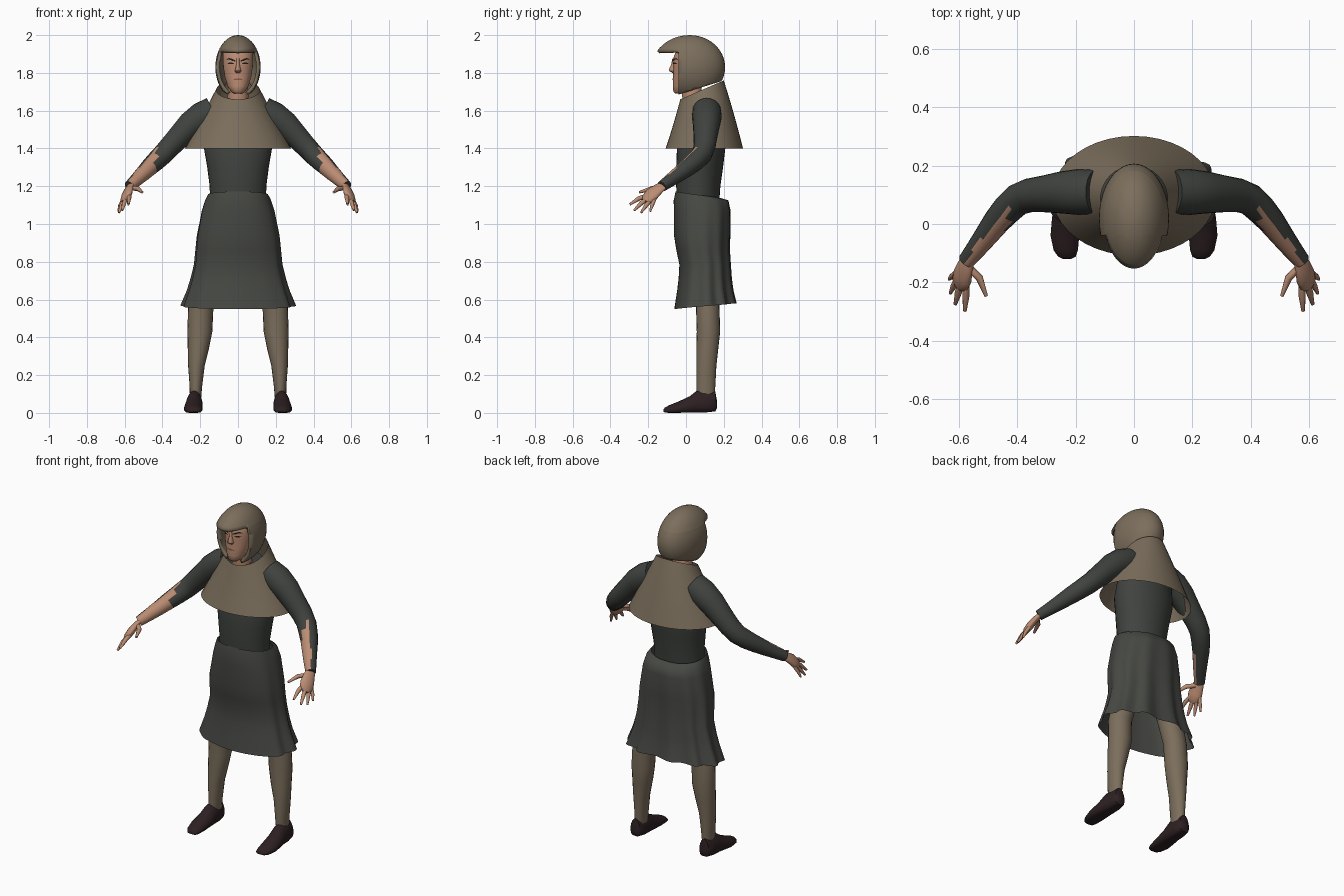
import bpy, bmesh, math
from mathutils import Vector

if "Cube" in bpy.data.objects:
    bpy.data.objects.remove(bpy.data.objects["Cube"])


def material(name, rgb):
    m = bpy.data.materials.new(name)
    m.diffuse_color = (*rgb, 1)
    m.use_nodes = True
    m.node_tree.nodes["Principled BSDF"].inputs["Base Color"].default_value = m.diffuse_color
    return m


TAN = material("tan cloth", (0.2, 0.157, 0.107))
TUNIC = material("dark tunic cloth", (0.05, 0.055, 0.049))
SKIRT = material("grey skirt cloth", (0.062, 0.065, 0.057))
SKIN = material("skin", (0.5, 0.265, 0.172))
SHOE = material("dark shoe leather", (0.026, 0.014, 0.016))
BROW = material("dark brow", (0.02, 0.012, 0.01))
LIPS = material("lips", (0.25, 0.095, 0.07))


def finish(bm, name, mats, angle=50):
    bmesh.ops.recalc_face_normals(bm, faces=bm.faces)
    me = bpy.data.meshes.new(name)
    bm.to_mesh(me)
    bm.free()
    for m in mats:
        me.materials.append(m)
    me.polygons.foreach_set("use_smooth", [True] * len(me.polygons))
    me.set_sharp_from_angle(angle=math.radians(angle))
    ob = bpy.data.objects.new(name, me)
    bpy.context.collection.objects.link(ob)
    return ob


def loft(name, rings, mat, caps=True, angle=50):
    """Skin a list of closed point rings."""
    bm = bmesh.new()
    rows = [[bm.verts.new(p) for p in ring] for ring in rings]
    n = len(rows[0])
    for a, b in zip(rows, rows[1:]):
        for i in range(n):
            j = (i + 1) % n
            bm.faces.new((a[i], a[j], b[j], b[i]))
    if caps:
        bm.faces.new(rows[0])
        bm.faces.new(rows[-1])
    return finish(bm, name, [mat], angle)


def ellipse(cx, cy, z, rx, ry, n=32):
    return [Vector((cx + rx * math.cos(a), cy + ry * math.sin(a), z))
            for a in (math.tau * i / n for i in range(n))]


def tube(name, pts, mat, n=14, side=(0, 0, 1), flat=1.0, mirror=1):
    """Loft along a path of (x, y, z, radius); flat squashes across the side vector."""
    c = [Vector((p[0] * mirror, p[1], p[2])) for p in pts]
    side = Vector((side[0] * mirror, side[1], side[2]))
    rings = []
    for i, p in enumerate(pts):
        t = (c[min(i + 1, len(c) - 1)] - c[max(i - 1, 0)]).normalized()
        u = (side - t * side.dot(t)).normalized()
        v = t.cross(u) * flat
        rings.append([c[i] + p[3] * (u * math.cos(a) + v * math.sin(a))
                      for a in (math.tau * k / n for k in range(n))])
    return loft(name, rings, mat)


# Torso of the tunic
loft("tunic_torso", [ellipse(0, *r) for r in (
    (.065, 1.1, .148, .11), (.065, 1.2, .15, .117), (.072, 1.3, .163, .124),
    (.08, 1.4, .18, .128), (.095, 1.55, .165, .11), (.09, 1.66, .08, .08))], TUNIC)

# Shoulder cape: open cone whose collar rises toward the back
rings = []
for t in (0, .25, .5, .75, 1):
    ring = ellipse(0, .097 - .012 * t, 1.4 + .31 * t, .28 - .165 * t, .205 - .09 * t, 40)
    for p in ring:
        p.z += t * .05 * (p.y - .085) / .115
    rings.append(ring)
loft("shoulder_cape", rings, TAN, caps=False)

# Hood: egg shape with the face opening cut under a visor
bm = bmesh.new()
bmesh.ops.create_uvsphere(bm, u_segments=40, v_segments=24, radius=1)
for v in bm.verts:
    v.co = (v.co.x * .12, .02 + v.co.y * (.2 if v.co.y < 0 else .187), 1.83 + v.co.z * .17)
for co, no, clear in (((0, 0, 1.915), (0, 0, 1), False), ((0, -.04, 0), (0, 1, 0), False),
                      ((0, -.04, 1.685), (0, -.075, .24), True)):
    bmesh.ops.bisect_plane(bm, geom=bm.verts[:] + bm.edges[:] + bm.faces[:],
                           plane_co=co, plane_no=no, clear_inner=clear)
hole = [f for f in bm.faces
        if f.calc_center_median().y < -.04 and f.calc_center_median().z < 1.915]
bmesh.ops.delete(bm, geom=hole, context='FACES')
hood = finish(bm, "hood", [TAN])
thick = hood.modifiers.new("thickness", 'SOLIDIFY')
thick.thickness, thick.offset = .018, -1

# Head, as elliptical rings (z, centre y, half width, half depth)
HEAD = ((1.69, -.035, .02, .02), (1.70, -.03, .035, .037), (1.73, -.01, .056, .059),
        (1.78, 0, .07, .068), (1.83, .01, .078, .077), (1.87, .015, .08, .085),
        (1.91, .02, .08, .075), (1.95, .02, .06, .06))
loft("head", [ellipse(0, cy, z, rx, ry) for z, cy, rx, ry in HEAD], SKIN)
tube("neck", [(0, .05, 1.6, .06), (0, .03, 1.7, .055), (0, .03, 1.78, .05)], SKIN, side=(1, 0, 0))


def face_y(x, z):
    for a, b in zip(HEAD, HEAD[1:]):
        if a[0] <= z <= b[0]:
            k = (z - a[0]) / (b[0] - a[0])
            _, cy, rx, ry = (p + (q - p) * k for p, q in zip(a, b))
            return cy - ry * math.sqrt(max(0, 1 - (x / rx) ** 2))
    return 0


def patch(name, pts, mat):
    """Thin strip lying on the face: points (x, z, half height)."""
    bm = bmesh.new()
    rows = [[bm.verts.new((x, face_y(x, z + d) - .003, z + d)) for d in (-h, h)]
            for x, z, h in pts]
    for a, b in zip(rows, rows[1:]):
        bm.faces.new((a[0], b[0], b[1], a[1]))
    finish(bm, name, [mat])


# Nose, eyes, brows and mouth
loft("nose", [ellipse(0, cy, z, rx, ry, 10) for z, cy, rx, ry in (
    (1.875, -.064, .009, .009), (1.845, -.064, .009, .015), (1.82, -.066, .014, .026),
    (1.81, -.065, .018, .025), (1.80, -.06, .013, .013))], SKIN)
patch("mouth", [(-.026, 1.762, .001), (-.013, 1.767, .004), (0, 1.766, .005),
                (.013, 1.767, .004), (.026, 1.762, .001)], LIPS)
for s, tag in ((1, "left"), (-1, "right")):
    patch(tag + "_brow", [(s * .014, 1.863, .003), (s * .03, 1.869, .005),
                          (s * .048, 1.875, .004), (s * .062, 1.869, .001)], BROW)
    patch(tag + "_eye", [(s * .02, 1.848, .001), (s * .033, 1.851, .004),
                         (s * .045, 1.851, .004), (s * .056, 1.849, .001)], BROW)

# Skirt: flared, with folds that deepen toward the hem and the back
rings = []
for z, cy, rx, ry in ((1.172, .065, .16, .12), (1.125, .08, .175, .145), (1.07, .086, .192, .15),
                      (.94, .085, .217, .148), (.86, .09, .224, .14), (.785, .1, .23, .134),
                      (.71, .1, .247, .138), (.65, .1, .264, .145), (.55, .1, .296, .16)):
    t = (1.172 - z) / .622
    ring = []
    for i in range(72):
        a = math.tau * i / 72
        back = .5 + .5 * math.sin(a)
        k = 1 + .075 * t * back * math.sin(11 * a + 1) + .012 * t * math.sin(7 * a)
        c, d = math.cos(a), math.sin(a)
        x = rx * k * math.copysign(abs(c) ** .88, c)
        y = cy + ry * k * math.copysign(abs(d) ** .88, d)
        dz = .03 * back * (t - .9) / .1 if t > .9 else (-.035 * back if t == 0 else 0)
        ring.append((x, y, z + dz))
    rings.append(ring)
loft("skirt", rings, SKIRT, caps=False, angle=70)

# Limbs, built once per side
for s, tag in ((1, "left"), (-1, "right")):
    # Sleeve, with the inner forearm bare
    arm = tube(tag + "_arm", [
        (.13, .11, 1.6, .075), (.19, .11, 1.568, .079), (.25, .108, 1.525, .072),
        (.31, .103, 1.463, .063), (.36, .098, 1.41, .058), (.40, .083, 1.367, .055),
        (.435, .05, 1.333, .052), (.47, .01, 1.30, .047), (.505, -.037, 1.265, .041),
        (.54, -.083, 1.232, .035), (.575, -.127, 1.20, .029)], TUNIC, n=20, mirror=s)
    arm.data.materials.append(SKIN)
    inner = Vector((-.65 * s, -.6, .35)).normalized()
    for f in arm.data.polygons:
        if abs(f.center.x) > .43 and f.normal.dot(inner) > .2:
            f.material_index = 1

    # Hand
    spread = (.035, .045, -.025)
    tube(tag + "_palm", [(.567, -.115, 1.207, .027), (.578, -.145, 1.187, .034),
                         (.588, -.18, 1.158, .042), (.597, -.205, 1.132, .037),
                         (.602, -.217, 1.122, .02)],
         SKIN, side=spread, flat=.5, mirror=s)
    fingers = {
        "thumb": ((.565, -.15, 1.19), (.53, -.185, 1.187), (.507, -.247, 1.168), .013),
        "index_finger": ((.576, -.19, 1.155), (.577, -.25, 1.135), (.58, -.298, 1.103), .012),
        "middle_finger": ((.59, -.19, 1.145), (.603, -.237, 1.11), (.613, -.275, 1.072), .012),
        "ring_finger": ((.602, -.18, 1.135), (.618, -.212, 1.097), (.63, -.238, 1.06), .011),
        "little_finger": ((.606, -.165, 1.135), (.625, -.18, 1.098), (.634, -.19, 1.066), .01)}
    for part, (a, b, c, r) in fingers.items():
        tube(f"{tag}_{part}", [(*a, r), (*b, r), (*c, r * .5)], SKIN, n=8,
             side=spread, mirror=s)

    # Legging
    loft(tag + "_leg", [ellipse(s * cx, cy, z, rx, ry, 20) for z, cx, cy, rx, ry in (
        (.08, .225, .105, .03, .046), (.14, .223, .105, .033, .05), (.25, .22, .108, .044, .053),
        (.34, .21, .113, .056, .058), (.43, .202, .119, .066, .062), (.56, .197, .115, .067, .062),
        (.75, .15, .11, .075, .07), (.95, .1, .1, .08, .075))], TAN)

    # Shoe: cross-sections along its length (y, centre x, half width, bottom, top)
    rings = []
    for y, cx, w, lo, hi in ((.165, .23, .015, .03, .06), (.155, .23, .034, .01, .115),
                             (.11, .23, .043, .005, .122), (.058, .231, .046, .005, .12),
                             (.02, .234, .05, .005, .09), (-.04, .237, .052, .002, .062),
                             (-.09, .234, .044, .002, .042), (-.112, .23, .032, .004, .03),
                             (-.12, .23, .014, .008, .02)):
        ring = []
        for i in range(16):
            a = math.tau * i / 16
            h = max(-.8, math.sin(a)) / 1.8 + .8 / 1.8
            ring.append((s * (cx + w * math.cos(a) * (1.08 - .3 * h)), y, lo + (hi - lo) * h))
        rings.append(ring)
    base = min(p[2] for r in rings for p in r)
    loft(tag + "_shoe", [[(x, y, z - base) for x, y, z in r] for r in rings], SHOE)
